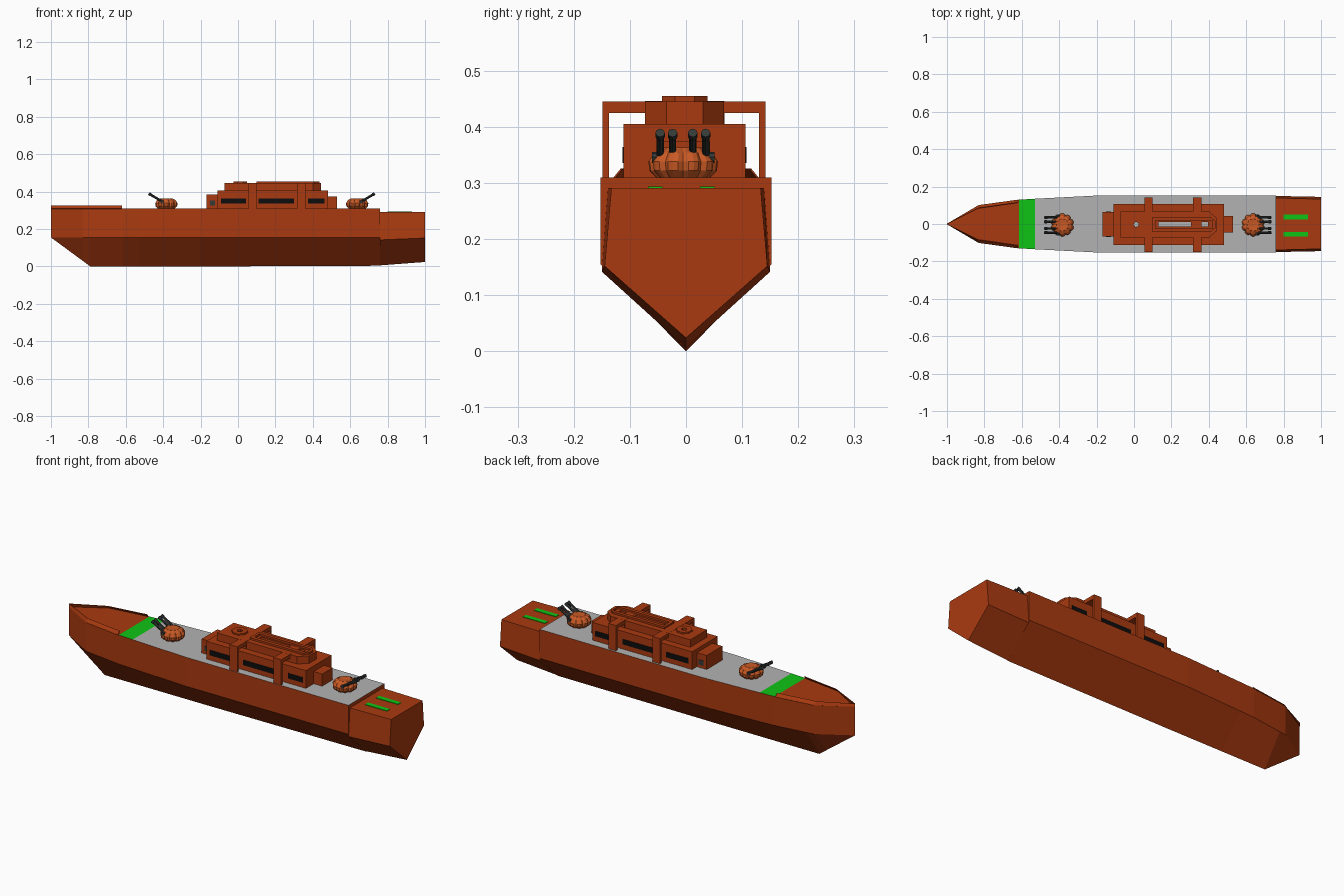
import bpy, bmesh, math
from mathutils import Vector

if "Cube" in bpy.data.objects:
    bpy.data.objects.remove(bpy.data.objects["Cube"])


def material(name, r, g, b):
    m = bpy.data.materials.new(name)
    m.diffuse_color = (r, g, b, 1)
    m.use_nodes = True
    m.node_tree.nodes["Principled BSDF"].inputs["Base Color"].default_value = m.diffuse_color
    return m


RUST = material("rust_orange", 0.40, 0.042, 0.005)
GREY = material("deck_grey", 0.45, 0.45, 0.45)
GREEN = material("marking_green", 0.005, 0.55, 0.008)
TURRET = material("turret_orange", 0.58, 0.10, 0.018)
GUN = material("gun_metal", 0.035, 0.042, 0.038)
BLACK = material("window_black", 0.004, 0.004, 0.004)


def finish(name, bm, *mats):
    bmesh.ops.remove_doubles(bm, verts=bm.verts, dist=1e-5)
    bmesh.ops.recalc_face_normals(bm, faces=bm.faces)
    me = bpy.data.meshes.new(name)
    bm.to_mesh(me)
    bm.free()
    for m in mats:
        me.materials.append(m)
    ob = bpy.data.objects.new(name, me)
    bpy.context.collection.objects.link(ob)
    return ob


def prism(name, pts, z0, z1, mat):
    """Extrude a flat outline upwards."""
    bm = bmesh.new()
    f = bm.faces.new([bm.verts.new((x, y, z0)) for x, y in pts])
    top = bmesh.ops.extrude_face_region(bm, geom=[f])["geom"]
    bmesh.ops.translate(bm, vec=(0, 0, z1 - z0),
                        verts=[v for v in top if isinstance(v, bmesh.types.BMVert)])
    return finish(name, bm, mat)


def box(name, x0, x1, y0, y1, z0, z1, mat=RUST):
    return prism(name, [(x0, y0), (x1, y0), (x1, y1), (x0, y1)], z0, z1, mat)


def ngon(cx, cy, r, n):
    return [(cx + r * math.cos(2 * math.pi * (i + .5) / n),
             cy + r * math.sin(2 * math.pi * (i + .5) / n)) for i in range(n)]


def cut(targets, cutter):
    """Subtract the cutter from every target, then remove it."""
    for ob in targets:
        mod = ob.modifiers.new("cut", 'BOOLEAN')
        mod.operation, mod.solver, mod.object = 'DIFFERENCE', 'EXACT', cutter
        bpy.context.view_layer.objects.active = ob
        bpy.ops.object.modifier_apply(modifier=mod.name)
    bpy.data.objects.remove(cutter)


def loft(name, stations, *mats):
    """Stations: x, deck half width, deck z, chine half width, chine z, keel z."""
    bm = bmesh.new()
    rings = [[bm.verts.new(p) for p in ((x, 0, kz), (x, -cw, cz), (x, -dw, dz),
                                        (x, dw, dz), (x, cw, cz))]
             for x, dw, dz, cw, cz, kz in stations]
    for a, b in zip(rings, rings[1:]):
        for i in range(5):
            j = (i + 1) % 5
            bm.faces.new((a[i], a[j], b[j], b[i]))
    for r in (rings[0], rings[-1]):
        bm.faces.new(r)
    bmesh.ops.dissolve_degenerate(bm, edges=bm.edges, dist=1e-5)
    return finish(name, bm, *mats)


# Hull: the deck faces are coloured by their position along the ship
hull = loft("hull", [(x, w, .31, w, .155, k) for x, w, k in (
    (-1, 0, .155), (-.83, .10, .03), (-.79, .106, 0), (-.615, .13, 0),
    (-.53, .135, 0), (-.2, .152, 0), (.76, .152, .004))], RUST, GREY, GREEN)
for p in hull.data.polygons:
    if p.normal.z > .9:
        x = p.center.x
        p.material_index = 1 if x > -.53 else 2 if x > -.615 else 0

# Lower stern block with landing pad stripes
loft("stern", [(.76, .139, .291, .15, .142, .006),
               (1, .133, .291, .145, .152, .024)], RUST)
for y in (-.055, .038):
    box("pad_stripe", .80, .93, y - .013, y + .013, .290, .294, GREEN)

# Inward-leaning bow bulwark
for s in (-1, 1):
    bm = bmesh.new()
    pairs = [((-1, 0), (-1, 0)), ((-.83, .10), (-.83, .085)), ((-.62, .129), (-.62, .115))]
    rows = [(bm.verts.new((a[0], s * a[1], .308)), bm.verts.new((b[0], s * b[1], .325)))
            for a, b in pairs]
    for a, b in zip(rows, rows[1:]):
        bm.faces.new((a[0], b[0], b[1], a[1]))
    ob = finish("bow_bulwark", bm, RUST)
    mod = ob.modifiers.new("thickness", 'SOLIDIFY')
    mod.thickness, mod.offset = .003, 0

# Superstructure tiers
main = box("main_cabin", -.11, .48, -.111, .106, .309, .405)
box("fore_cabin", -.168, -.11, -.067, .065, .309, .385)
box("aft_cabin", .48, .53, -.045, .043, .309, .375)
upper = prism("upper_cabin", [(-.073, -.073), (.40, -.073), (.445, -.035), (.445, .03),
                              (.40, .068), (-.073, .068)], .404, .445, RUST)
ring = prism("roof_rim", [(.10, -.043), (.41, -.043), (.435, -.02), (.435, .015),
                          (.41, .038), (.10, .038)], .444, .455, RUST)
hatch = prism("roof_hatch", ngon(.012, -.002, .04, 8), .444, .453, RUST)

# Roof recess and the light shafts down to the deck
cut([ring], box("recess_cutter", .115, .42, -.024, .020, .43, .47))
for x0, x1 in ((.13, .305), (.325, .395)):
    cut([main, upper], box("shaft_cutter", x0, x1, -.013, .010, .30, .47))
cut([main, upper, hatch], prism("hatch_cutter", ngon(.012, -.002, .015, 5), .30, .47, RUST))

# Arched frames over the cabin
for x in (.055, .315):
    for y in (-.149, .130):
        box("frame_post", x, x + .045, y, y + .012, .309, .445)
    for y0, y1 in ((-.149, -.07), (.066, .142)):
        box("frame_beam", x, x + .045, y0, y1, .425, .4455)
    # short rib joining the frame to the cabin wall
    box("frame_rib", x, x + .045, -.0735, .0685, .404, .4458)

# Window strips on both sides
for x0, x1 in ((-.09, .043), (.11, .30), (.375, .463)):
    for y in (-.111, .106):
        box("window_strip", x0, x1, y - .002, y + .002, .336, .364, BLACK)
for y in (-.067, .065):
    box("fore_window", -.15, -.122, y - .002, y + .002, .325, .352, GUN)


def rod(name, a, b, r, mat, n=8):
    a, b = Vector(a), Vector(b)
    bm = bmesh.new()
    bmesh.ops.create_cone(bm, cap_ends=True, segments=n, radius1=r, radius2=r,
                          depth=(b - a).length)
    bm.transform((b - a).to_track_quat('Z', 'Y').to_matrix().to_4x4())
    bmesh.ops.translate(bm, vec=(a + b) / 2, verts=bm.verts)
    return finish(name, bm, mat)


def turret(cx, d):
    """Lobed dome with four raised barrels pointing along d."""
    cy, lobes, seg = -.005, 10, 4
    n = lobes * seg
    bm = bmesh.new()
    rings = []
    for r, z in ((.046, .308), (.060, .322), (.062, .338), (.052, .354),
                 (.034, .363), (.012, .361)):
        ring = []
        for i in range(n):
            t = 2 * math.pi * i / n
            k = r * (.87 + .13 * abs(math.sin(lobes * t / 2)) ** .6)
            ring.append(bm.verts.new((cx + k * math.cos(t), cy + k * math.sin(t), z)))
        rings.append(ring)
    for a, b in zip(rings, rings[1:]):
        for i in range(n):
            j = (i + 1) % n
            bm.faces.new((a[i], a[j], b[j], b[i]))
    bm.faces.new(rings[0])
    bm.faces.new(rings[-1])
    finish("turret_dome", bm, TURRET)
    for y in (-.046, -.024, .012, .035):
        rod("gun_barrel", (cx + d * .02, y, .346), (cx + d * .088, y, .386), .0065, GUN)
        rod("gun_muzzle", (cx + d * .082, y, .3825), (cx + d * .094, y, .3895), .0085, GUN)
    for y in (-.053, .043):
        rod("gun_trunnion", (cx + d * .022, y - .008, .346),
            (cx + d * .022, y + .008, .346), .009, GUN)


turret(-.383, -1)
turret(.637, 1)
